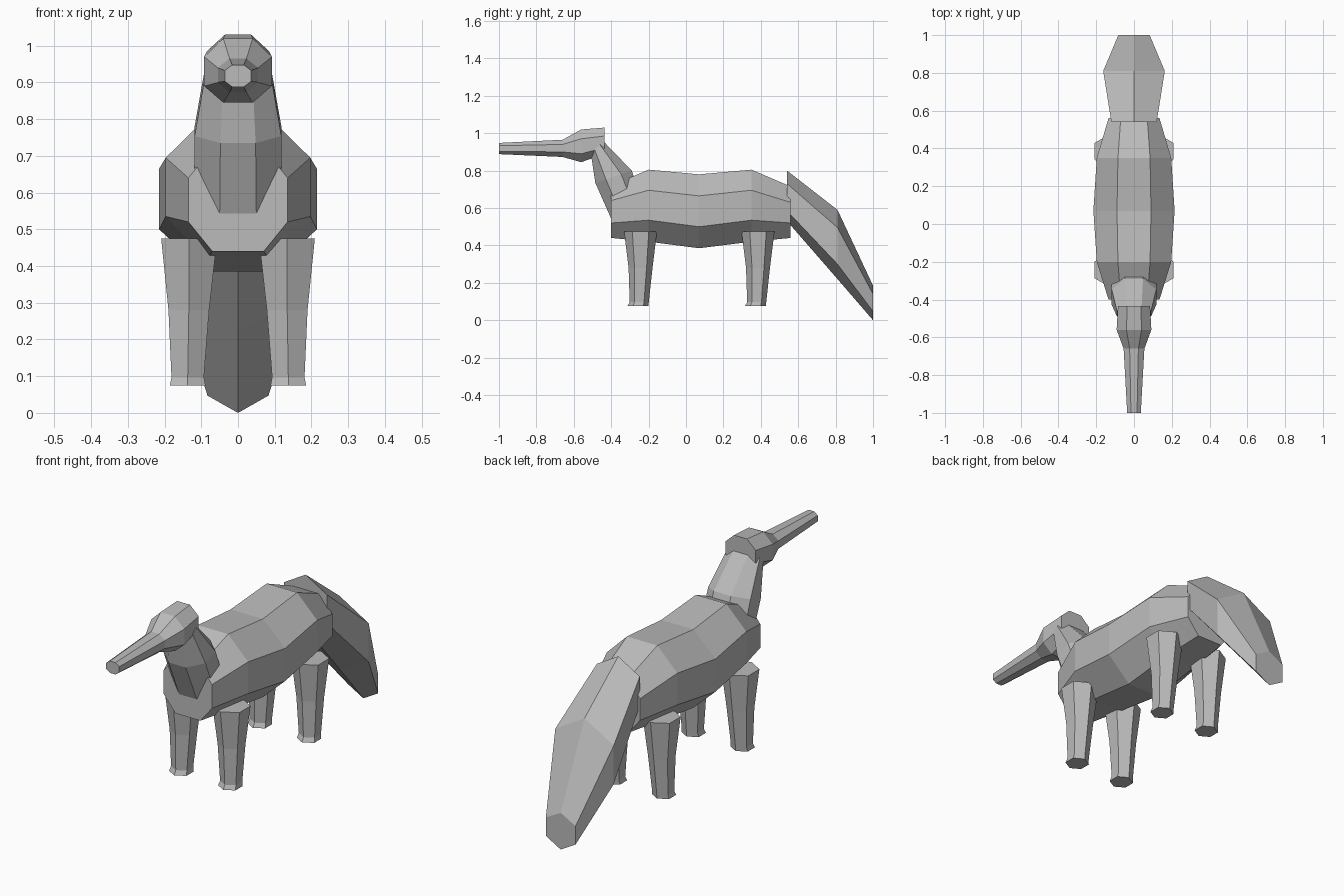
import bpy, bmesh, math

if "Cube" in bpy.data.objects:
    bpy.data.objects.remove(bpy.data.objects["Cube"])

grey = bpy.data.materials.new("plain_grey")
grey.use_nodes = True
colour = (0.5, 0.5, 0.5, 1)
grey.diffuse_color = colour
grey.node_tree.nodes["Principled BSDF"].inputs["Base Color"].default_value = colour


def loft(name, rings):
    """Skin closed rings of equal length and cap both ends."""
    bm = bmesh.new()
    loops = [[bm.verts.new(p) for p in ring] for ring in rings]
    n = len(loops[0])
    for a, b in zip(loops, loops[1:]):
        for i in range(n):
            j = (i + 1) % n
            bm.faces.new((a[i], a[j], b[j], b[i]))
    bm.faces.new(loops[0])
    bm.faces.new(loops[-1])
    bmesh.ops.recalc_face_normals(bm, faces=bm.faces)
    mesh = bpy.data.meshes.new(name)
    bm.to_mesh(mesh)
    bm.free()
    mesh.materials.append(grey)
    obj = bpy.data.objects.new(name, mesh)
    bpy.context.collection.objects.link(obj)
    return obj


def mirrored(half):
    """Complete a ring from its left half, listed bottom to top."""
    return half + [(-x, y, z) for x, y, z in reversed(half) if x > 0]


def octagon(y, flat, wide, zs):
    return mirrored([(x, y, z) for x, z in zip((flat, wide, wide, flat), zs)])


def tilted(flat, wide, front, back):
    """Octagon whose plane runs from a front (y, z) to a back (y, z)."""
    half = []
    for x, t in ((flat, 0), (wide, 0.29), (wide, 0.71), (flat, 1)):
        half.append((x, front[0] + t * (back[0] - front[0]),
                     front[1] + t * (back[1] - front[1])))
    return mirrored(half)


def hexagon(y, wide, zs):
    return mirrored([(x, y, z) for x, z in zip((0, wide, wide, 0), zs)])


# Barrel body
loft("body", [
    octagon(-0.40, 0.07, 0.135, (0.44, 0.52, 0.64, 0.72)),
    octagon(-0.20, 0.085, 0.197, (0.42, 0.535, 0.695, 0.805)),
    octagon(0.07, 0.09, 0.215, (0.385, 0.50, 0.665, 0.78)),
    octagon(0.35, 0.085, 0.197, (0.42, 0.535, 0.695, 0.805)),
    octagon(0.56, 0.07, 0.135, (0.44, 0.52, 0.63, 0.715)),
])

# Neck, bent forward
loft("neck", [
    tilted(0.05, 0.12, (-0.39, 0.52), (-0.24, 0.66)),
    tilted(0.048, 0.118, (-0.485, 0.735), (-0.29, 0.80)),
    tilted(0.04, 0.09, (-0.51, 0.90), (-0.44, 0.955)),
])

# Head with long snout
loft("head", [
    octagon(-1.00, 0.016, 0.036, (0.888, 0.903, 0.933, 0.948)),
    octagon(-0.66, 0.023, 0.055, (0.873, 0.90, 0.94, 0.965)),
    octagon(-0.56, 0.04, 0.092, (0.845, 0.89, 0.97, 1.02)),
    octagon(-0.435, 0.036, 0.085, (0.89, 0.922, 0.985, 1.03)),
])

# Broad drooping tail
loft("tail", [
    hexagon(0.54, 0.12, (0.53, 0.585, 0.73, 0.80)),
    hexagon(0.81, 0.163, (0.22, 0.30, 0.495, 0.59)),
    hexagon(1.00, 0.083, (0.0, 0.047, 0.14, 0.185)),
])


# Tapered six-sided legs: (x, y, z, radius) from top to sole
LEG = ((0.133, -0.243, 0.475, 0.088), (0.134, -0.243, 0.28, 0.064),
       (0.137, -0.25, 0.097, 0.051), (0.137, -0.257, 0.075, 0.056))
for end, shift in (("front", 0), ("back", 0.628)):
    for side, sign in (("left", 1), ("right", -1)):
        rings = []
        for x, y, z, r in LEG:
            # hind feet point a little less far forward
            rings.append([(sign * x + r * math.sin(math.tau * k / 6),
                           y + shift + r * math.cos(math.tau * k / 6), z)
                          for k in range(6)])
        loft(f"{end}_{side}_leg", rings)
